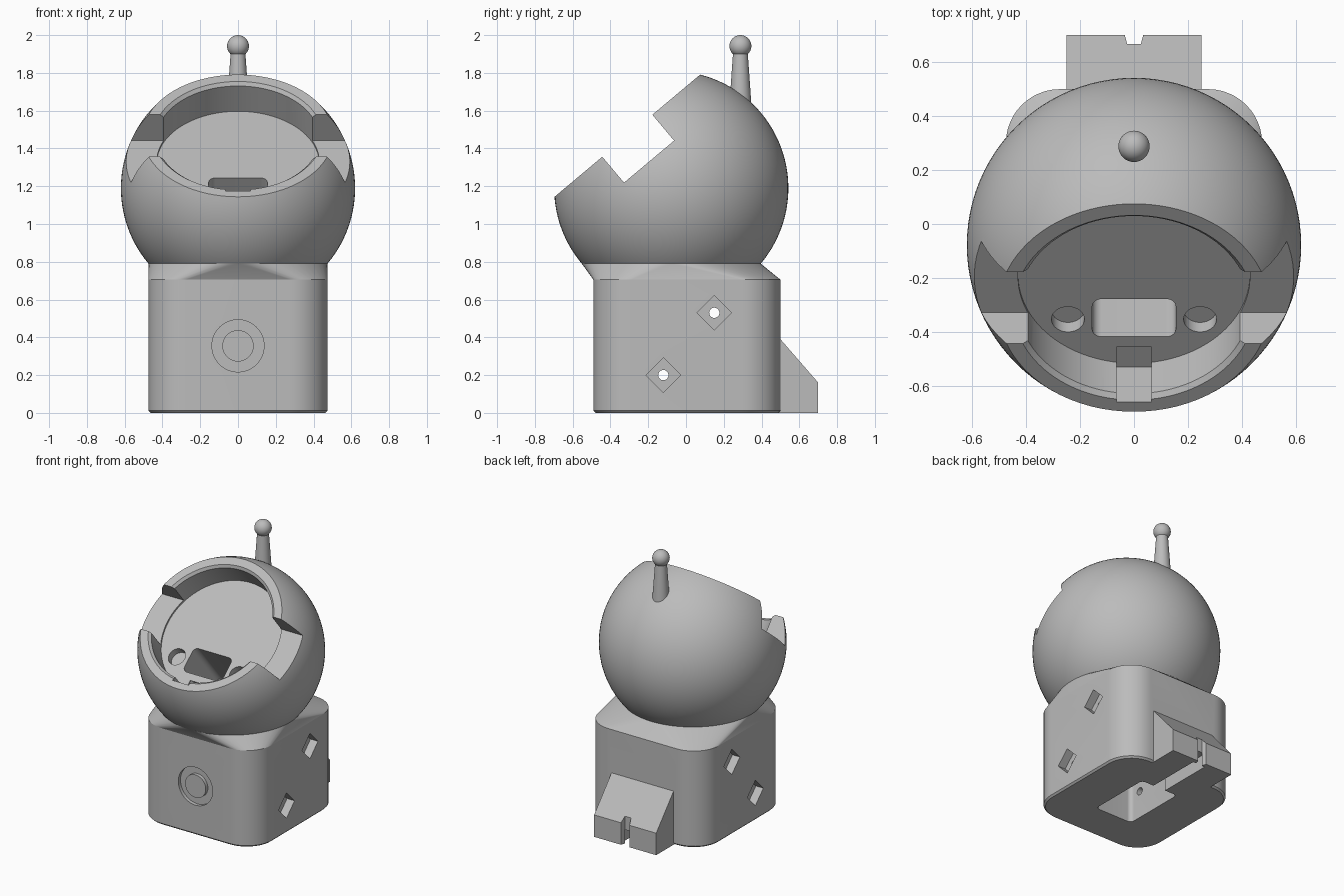
import bpy, bmesh
from math import sin, cos, pi, radians
from mathutils import Matrix, Vector

if "Cube" in bpy.data.objects:
    bpy.data.objects.remove(bpy.data.objects["Cube"])

grey = bpy.data.materials.new("plain_grey")
grey.use_nodes = True
COLOUR = (0.5, 0.5, 0.5, 1)
grey.diffuse_color = COLOUR
grey.node_tree.nodes["Principled BSDF"].inputs["Base Color"].default_value = COLOUR

# Local frames: tilted head, sideways (z runs along x), forwards (z runs along -y)
HEAD_R = 0.62
CENTRE = Vector((0, -0.078, 1.19))
TILT = Matrix.Translation(CENTRE) @ Matrix.Rotation(radians(40), 4, "X")
SIDE = Matrix(((0, 0, 1, 0), (1, 0, 0, 0), (0, 1, 0, 0), (0, 0, 0, 1)))
FRONT = Matrix.Rotation(radians(90), 4, "X")


def finish(name, bm):
    bmesh.ops.recalc_face_normals(bm, faces=bm.faces)
    mesh = bpy.data.meshes.new(name)
    bm.to_mesh(mesh)
    bm.free()
    mesh.materials.append(grey)
    ob = bpy.data.objects.new(name, mesh)
    bpy.context.collection.objects.link(ob)
    return ob


def circle(r, cx=0, cy=0, n=64):
    return [(cx + r * cos(2 * pi * i / n), cy + r * sin(2 * pi * i / n)) for i in range(n)]


def rounded(hx, hy, r, cx=0, cy=0, n=12):
    pts = []
    for k, (sx, sy) in enumerate([(1, 1), (-1, 1), (-1, -1), (1, -1)]):
        for i in range(n + 1):
            a = (k + i / n) * pi / 2
            pts.append((cx + sx * (hx - r) + r * cos(a), cy + sy * (hy - r) + r * sin(a)))
    return pts


def box(x0, x1, y0, y1):
    return [(x0, y0), (x1, y0), (x1, y1), (x0, y1)]


def loft(name, sections, frame=Matrix()):
    """Skin through (outline, height) sections and cap both ends."""
    bm = bmesh.new()
    rings = [[bm.verts.new(frame @ Vector((x, y, z))) for x, y in o] for o, z in sections]
    for a, b in zip(rings, rings[1:]):
        for i in range(len(a)):
            j = (i + 1) % len(a)
            bm.faces.new((a[i], a[j], b[j], b[i]))
    bm.faces.new(rings[0])
    bm.faces.new(rings[-1])
    return finish(name, bm)


def prism(name, outline, z0, z1, frame=Matrix()):
    return loft(name, [(outline, z0), (outline, z1)], frame)


def combine(target, tool, operation="DIFFERENCE"):
    mod = target.modifiers.new("cut", "BOOLEAN")
    mod.operation, mod.solver, mod.object = operation, "EXACT", tool
    bpy.context.view_layer.objects.active = target
    bpy.ops.object.modifier_apply(modifier=mod.name)
    bpy.data.objects.remove(tool)


def smooth(ob, angle=30):
    bpy.ops.object.select_all(action="DESELECT")
    ob.select_set(True)
    bpy.context.view_layer.objects.active = ob
    bpy.ops.object.shade_smooth_by_angle(angle=radians(angle))


# Spherical head, cut flat where it meets the body
bm = bmesh.new()
bmesh.ops.create_uvsphere(bm, u_segments=96, v_segments=64, radius=HEAD_R,
                          matrix=Matrix.Translation(CENTRE))
head = finish("head", bm)
NECK_Z = 0.79
combine(head, prism("cutter", box(-1, 1, -1, 1), 0, NECK_Z))

# Tilted opening: face plane, round cavity, chamfered lip, side notches
FLOOR = 0.17
LIP = 0.362
combine(head, prism("cutter", box(-1, 1, -1, 1), LIP, 1, TILT))
combine(head, prism("cutter", circle(0.43, n=96), FLOOR, 0.5, TILT))
combine(head, loft("cutter", [(circle(0.43, n=96), 0.345), (circle(0.48, n=96), 0.395)], TILT))
combine(head, prism("cutter", box(-1, 1, -0.173, 0.173), 0.183, 0.8, TILT))
combine(head, prism("cutter", box(-0.065, 0.065, -0.456, -0.35), FLOOR - 0.01, 0.5, TILT))

# Window and two round sockets in the cavity floor
combine(head, prism("cutter", rounded(0.155, 0.091, 0.035, cy=-0.21), -0.25, 0.3, TILT))
for side in (-1, 1):
    combine(head, prism("cutter", circle(0.061, side * 0.245, -0.217, 40), 0.115, 0.3, TILT))
smooth(head)

# Body block with rounded corners and a fine bottom chamfer
outline = rounded(0.475, 0.495, 0.2, cy=0.005)
SHOULDER_Z = 0.705
body = loft("body", [(rounded(0.463, 0.483, 0.19, cy=0.005), 0),
                     (outline, 0.012), (outline, SHOULDER_Z)])

# Sloped foot at the back
foot = prism("foot", [(0.4, 0), (0.7, 0), (0.7, 0.16), (0.5, 0.39), (0.4, 0.39)],
             -0.25, 0.25, SIDE)
combine(body, foot, "UNION")

# Underside pocket, cable channel and exit slot
combine(body, prism("cutter", rounded(0.15, 0.235, 0.03, cy=0.025), -0.1, 0.6))
combine(body, prism("cutter", box(-0.05, 0.05, 0.2, 0.667), -0.1, 0.1))
combine(body, prism("cutter", [(-0.037, 0.71), (-0.025, 0.667), (0.025, 0.667), (0.037, 0.71)],
                    -0.1, 0.5))

# Diamond pockets with through holes on both sides
for y, z in ((0.15, 0.53), (-0.12, 0.2)):
    combine(body, prism("cutter", circle(0.027, y, z, 32), -1, 1, SIDE))
    for side in (-1, 1):
        combine(body, prism("cutter", circle(0.092, y, z, 4), side * 0.415, side * 0.8, SIDE))

# Front ring groove around a button
combine(body, prism("cutter", circle(0.138, 0, 0.355), 0.465, 0.8, FRONT))
smooth(body)
smooth(prism("front_button", circle(0.083, 0, 0.355), 0.44, 0.49, FRONT))

# Faceted shoulder blending the square body into the round neck
bm = bmesh.new()
neck_r = (HEAD_R ** 2 - (CENTRE.z - NECK_Z) ** 2) ** 0.5
for pts, z in ((outline, SHOULDER_Z), (circle(neck_r, 0, CENTRE.y, 96), NECK_Z)):
    for x, y in pts:
        bm.verts.new((x, y, z))
bmesh.ops.remove_doubles(bm, verts=bm.verts, dist=0.0001)
bmesh.ops.convex_hull(bm, input=bm.verts)
smooth(finish("shoulder", bm), 20)

# Antenna stem and ball
ANTENNA_Y = 0.288
smooth(loft("antenna_stem", [(circle(0.064, 0, ANTENNA_Y, 32), 1.55),
                             (circle(0.038, 0, ANTENNA_Y, 32), 1.92)]))
bm = bmesh.new()
bmesh.ops.create_uvsphere(bm, u_segments=32, v_segments=20, radius=0.058,
                          matrix=Matrix.Translation((0, ANTENNA_Y, 1.942)))
smooth(finish("antenna_ball", bm))
